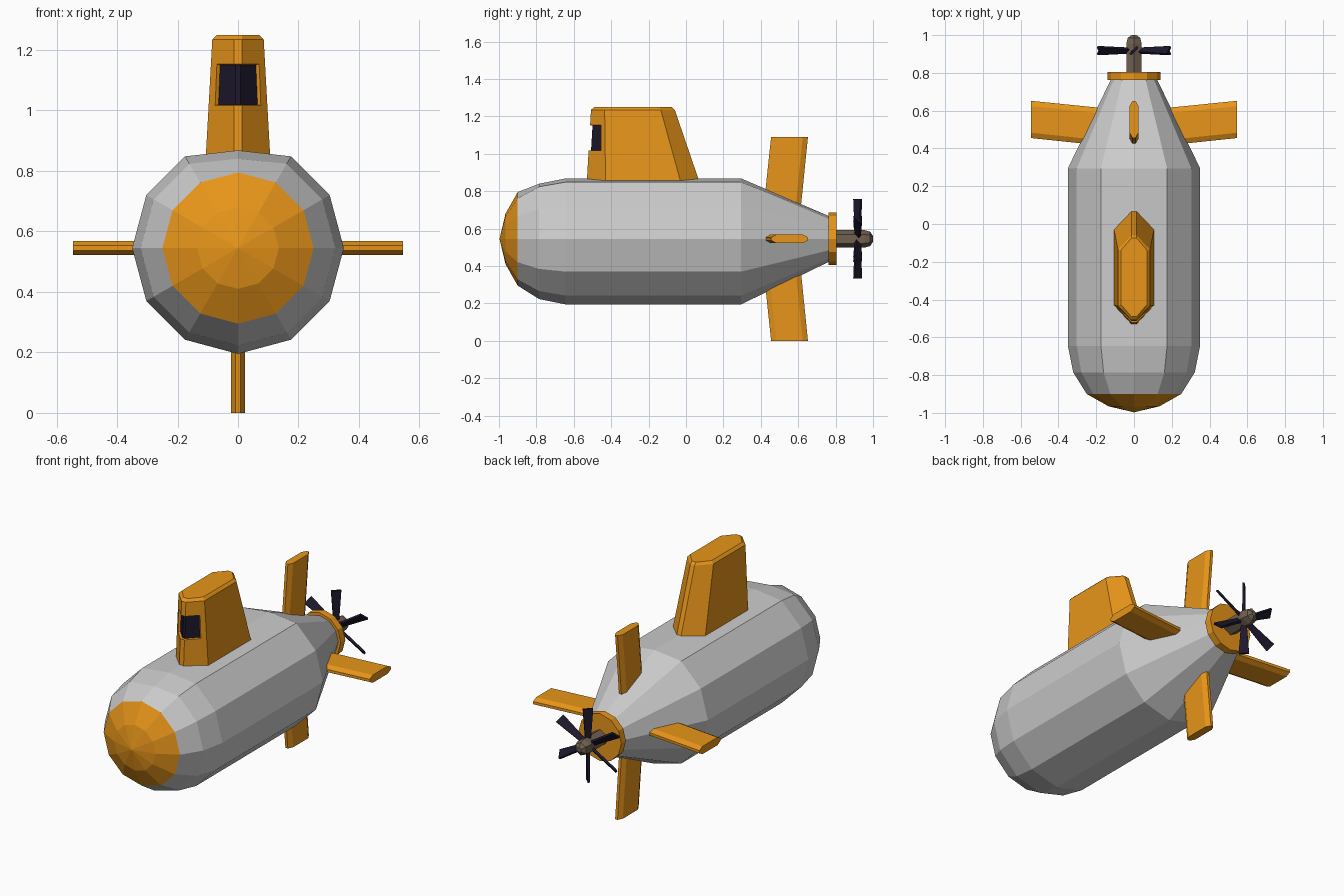
import bpy, bmesh
from math import cos, sin, pi
from mathutils import Matrix, Vector

if "Cube" in bpy.data.objects:
    bpy.data.objects.remove(bpy.data.objects["Cube"])

CZ = 0.545  # height of the hull axis


def material(name, rgb):
    m = bpy.data.materials.new(name)
    m.diffuse_color = (*rgb, 1)
    m.use_nodes = True
    m.node_tree.nodes["Principled BSDF"].inputs["Base Color"].default_value = m.diffuse_color
    return m


ORANGE = material("orange", (0.8, 0.3, 0.01))
DARK = material("dark", (0.012, 0.009, 0.025))
BROWN = material("brown", (0.16, 0.12, 0.08))


def finish(bm, name, *mats):
    bmesh.ops.remove_doubles(bm, verts=bm.verts, dist=1e-5)
    bmesh.ops.recalc_face_normals(bm, faces=bm.faces)
    me = bpy.data.meshes.new(name)
    bm.to_mesh(me)
    bm.free()
    for m in mats:
        me.materials.append(m)
    ob = bpy.data.objects.new(name, me)
    bpy.context.collection.objects.link(ob)
    return ob


def loft(bm, rings, start=True, end=True):
    """Bridge equal-length point rings; returns side faces row by row."""
    vs = [[bm.verts.new(p) for p in r] for r in rings]
    n = len(vs[0])
    rows = [[bm.faces.new((a[i], a[(i + 1) % n], b[(i + 1) % n], b[i])) for i in range(n)]
            for a, b in zip(vs, vs[1:])]
    if start:
        bm.faces.new(vs[0])
    if end:
        bm.faces.new(vs[-1])
    return rows


def circle(y, r, n=12):
    pts = [Vector((r * cos(pi / 2 + 2 * pi * i / n), y, CZ + r * sin(pi / 2 + 2 * pi * i / n)))
           for i in range(n)]
    if r > 0.3:  # slightly flattened deck line
        pts[0].z -= 0.027
    return pts


def lathe(name, profile, n, start, end, *mats):
    bm = bmesh.new()
    loft(bm, [circle(y, r, n) for y, r in profile], start, end)
    return finish(bm, name, *mats)


# Hull, nose, tail collar and propeller hub
lathe("hull", [(-0.9, 0.25), (-0.785, 0.322), (-0.645, 0.35), (0.295, 0.35), (0.78, 0.115)],
      12, False, True)
# Nose tip closes in a fan of triangles
bm = bmesh.new()
loft(bm, [circle(-0.965, 0.135), circle(-0.9, 0.25)], False, False)
ring = circle(-0.965, 0.135)
tip = bm.verts.new((0, -0.997, CZ))
rv = [bm.verts.new(p) for p in ring]
for i in range(12):
    bm.faces.new((rv[i], rv[(i + 1) % 12], tip))
finish(bm, "nose_cap", ORANGE)
lathe("tail_collar", [(0.762, 0.14), (0.805, 0.14)], 12, True, True, ORANGE)
lathe("propeller_hub", [(0.8, 0.047), (0.955, 0.047), (0.985, 0.038), (1.0, 0.015)],
      6, True, True, BROWN)


# Conning tower with recessed window band
def sail_ring(z, w, front, shoulder_f, shoulder_b, back, flat=0.014, k=0.74):
    wx = flat + (w - flat) * k
    wy = front + (shoulder_f - front) * k
    half = [(flat, front), (wx, wy), (w, shoulder_f), (w, shoulder_b), (flat, back)]
    return [(x, y, z) for x, y in half] + [(-x, y, z) for x, y in reversed(half)]


def sail_level(z):
    t = (z - 0.855) / (1.235 - 0.855)
    mix = lambda a, b: a + (b - a) * t
    return sail_ring(z, mix(0.106, 0.085), mix(-0.53, -0.508), mix(-0.43, -0.435),
                     mix(-0.03, -0.135), mix(0.07, -0.06))


bm = bmesh.new()
rows = loft(bm, [sail_level(z) for z in (0.855, 1.017, 1.153, 1.235)]
            + [sail_ring(1.25, 0.07, -0.49, -0.425, -0.14, -0.075)])
bmesh.ops.recalc_face_normals(bm, faces=bm.faces)
window = [rows[1][i] for i in (9, 0, 8)]
bmesh.ops.inset_region(bm, faces=window, thickness=0.002, depth=-0.013, use_even_offset=True)
for f in window:
    f.material_index = 1
finish(bm, "conning_tower", ORANGE, DARK)


# Four swept tail fins
def fin_section(r, lead, trail, t=0.023, e=0.008, c=0.028):
    half = [(e, lead), (t, lead + c), (t, trail - c), (e, trail)]
    return [Vector((x, y, r)) for x, y in half] + [Vector((-x, y, r)) for x, y in reversed(half)]


for i, name in enumerate(("top_fin", "right_fin", "bottom_fin", "left_fin")):
    bm = bmesh.new()
    loft(bm, [fin_section(0.1, 0.408, 0.607), fin_section(CZ, 0.455, 0.652)])
    bm.transform(Matrix.Translation((0, 0, CZ)) @ Matrix.Rotation(i * pi / 2, 4, 'Y'))
    finish(bm, name, ORANGE)


# Six pitched propeller blades
def blade_section(r, w, t):
    return [Vector((x * w / 2, y * t / 2, r)) for x, y in ((-1, -1), (1, -1), (1, 1), (-1, 1))]


bm = bmesh.new()
for i in range(6):
    before = set(bm.verts)
    loft(bm, [blade_section(0.03, 0.03, 0.016), blade_section(0.213, 0.056, 0.012)])
    new = [v for v in bm.verts if v not in before]
    m = (Matrix.Translation((0, 0.918, CZ)) @ Matrix.Rotation(i * pi / 3, 4, 'Y')
         @ Matrix.Rotation(pi / 4, 4, 'Z'))
    bmesh.ops.transform(bm, matrix=m, verts=new)
finish(bm, "propeller", DARK)
